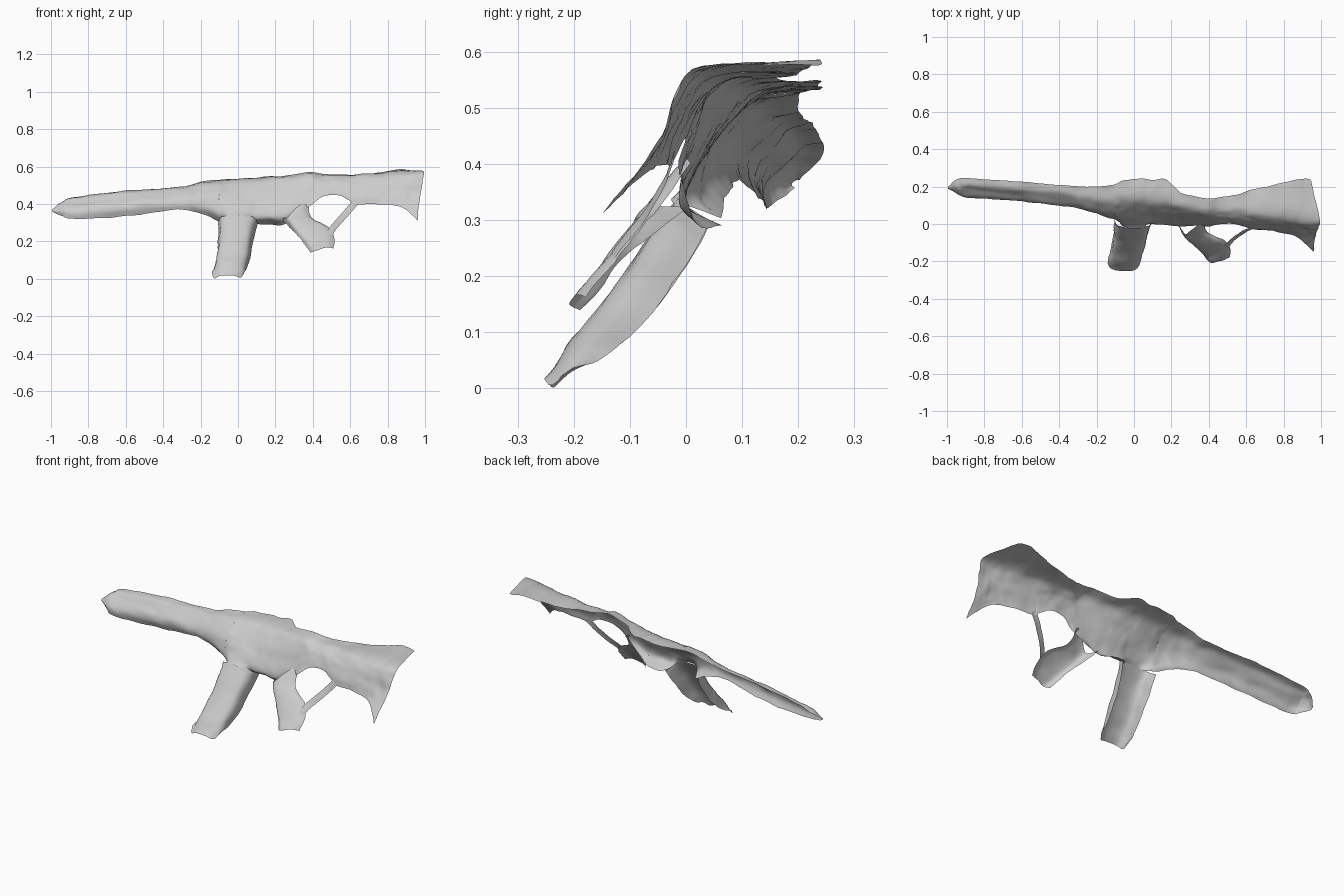
import bpy, bmesh
from mathutils import Vector, noise


def spline(pts, n):
    """Smooth curve through pts with n steps per span."""
    p = [2 * pts[0] - pts[1]] + pts + [2 * pts[-1] - pts[-2]]
    out = []
    for i in range(1, len(p) - 2):
        a, b, c, d = p[i - 1:i + 3]
        for k in range(n):
            t = k / n
            out.append(0.5 * (2 * b + (c - a) * t + (2 * a - 5 * b + 4 * c - d) * t ** 2
                              + (3 * b - a - 3 * c + d) * t ** 3))
    return out + [pts[-1]]


def sheet(name, sections, n_along, n_across, rough=0.005):
    """Open shell lofted through sections, with a slightly uneven scanned surface."""
    rows = [spline([Vector(p) for p in s], n_across) for s in sections]
    cols = [spline(list(c), n_along) for c in zip(*rows)]
    bm = bmesh.new()
    grid = []
    for col in cols:
        grid.append([bm.verts.new(p + rough * (noise.noise_vector(p * 14)
                                               + 0.5 * noise.noise_vector(p * 35))) for p in col])
    for a, b in zip(grid, grid[1:]):
        for i in range(len(a) - 1):
            bm.faces.new((a[i], a[i + 1], b[i + 1], b[i]))
    me = bpy.data.meshes.new(name)
    bm.to_mesh(me)
    bm.free()
    ob = bpy.data.objects.new(name, me)
    bpy.context.collection.objects.link(ob)
    for f in me.polygons:
        f.use_smooth = True
    return ob


def at(x, *yz):
    return [(x, y, z) for y, z in yz]


# Front tube: from pointed tip to the receiver, (y, z) from lower edge to rear top edge
tube_end = at(-0.1, (.06, .303), (.022, .345), (.035, .41), (.07, .47), (.125, .515), (.21, .53))
sheet("front_tube", [
    at(-0.995, (.195, .357), (.19, .36), (.19, .364), (.195, .368), (.2, .37), (.205, .37)),
    at(-0.94, (.168, .338), (.16, .36), (.17, .38), (.188, .397), (.21, .41), (.24, .413)),
    at(-0.88, (.145, .32), (.142, .352), (.155, .378), (.185, .405), (.208, .43), (.245, .437)),
    at(-0.6, (.135, .335), (.122, .37), (.128, .405), (.155, .432), (.185, .462), (.225, .47)),
    at(-0.32, (.095, .37), (.088, .395), (.095, .425), (.12, .453), (.16, .482), (.205, .49)),
    at(-0.2, (.075, .35), (.055, .385), (.062, .43), (.09, .47), (.135, .507), (.2, .52)),
    tube_end], 8, 4)

# Receiver: slopes back from the magazine, trigger lip and window to the rear top edge
receiver_end = at(0.62, (-.025, .40), (-.02, .43), (-.002, .475), (.025, .522), (.075, .555), (.18, .556))
sheet("receiver", [
    tube_end,
    at(-0.05, (-.018, .335), (.003, .365), (.038, .42), (.08, .475), (.14, .523), (.235, .533)),
    at(0.05, (-.02, .33), (.0, .36), (.035, .42), (.08, .477), (.14, .528), (.24, .538)),
    at(0.1, (.05, .295), (-.002, .333), (.03, .41), (.07, .475), (.13, .53), (.235, .54)),
    at(0.17, (.06, .292), (-.004, .328), (.026, .41), (.065, .477), (.12, .533), (.24, .547)),
    at(0.25, (.02, .29), (-.015, .335), (.018, .42), (.055, .488), (.1, .54), (.17, .55)),
    at(0.38, (-.01, .385), (.002, .415), (.018, .465), (.042, .52), (.08, .557), (.14, .57)),
    at(0.45, (.0, .44), (.005, .457), (.018, .487), (.042, .525), (.08, .552), (.14, .56)),
    at(0.54, (.0, .448), (.004, .463), (.015, .49), (.038, .525), (.08, .552), (.155, .555)),
    receiver_end], 6, 5)

# Shoulder stock: flares back and ends in a slanted edge with a low toe
sheet("stock", [
    receiver_end,
    at(0.75, (-.04, .40), (-.032, .435), (-.014, .475), (.015, .53), (.07, .563), (.21, .565)),
    at(0.86, (-.065, .39), (-.05, .42), (-.03, .465), (-.01, .52), (.05, .572), (.235, .585)),
    at(0.92, (-.11, .35), (-.075, .395), (-.035, .455), (-.018, .52), (.04, .575), (.24, .58)),
    [(.96, -.15, .308), (.965, -.095, .38), (.975, -.04, .455), (.985, -.018, .52),
     (.993, .03, .575), (.945, .235, .575)]], 6, 5)

# Magazine: channel with side walls, running down and forward
sheet("magazine", [
    [(x0, yb, zb), (x0 + .012, yf + .015, zf - .015), (x0 + .05, yf, zf),
     (x1 - .05, yf, zf), (x1 - .012, yf + .015, zf - .015), (x1, yb, zb)]
    for x0, x1, yf, zf, yb, zb in (
        (-.105, .105, -.015, .338, .045, .298),
        (-.105, .088, -.05, .285, .012, .235),
        (-.112, .07, -.125, .18, -.06, .135),
        (-.128, .048, -.198, .088, -.14, .06),
        (-.14, .028, -.25, .018, -.21, .03))], 6, 3)


# Rear grip: thin raked shell lying in one slanted plane
def rake(z):
    return -.208 + (z - .145) * .8


sheet("grip", [
    [(x0, yl, z0 - .006), (x0 + .03, rake(z0) + .002, z0 + .004),
     (x1 - .04, rake(z1) - .004, z1), (x1, rake(z1) + .012, z1 - .004)]
    for x0, yl, z0, x1, z1 in (
        (.235, .0, .33, .378, .405),
        (.265, -.045, .29, .392, .335),
        (.32, -.11, .24, .475, .287),
        (.36, -.154, .185, .512, .228),
        (.385, -.186, .145, .512, .166))], 6, 4)

# Thin strut closing the window between grip and stock
sheet("rear_strut", [
    [(x - .013, y - .002, z + .010), (x, y - .004, z), (x + .014, y - .004, z - .012)]
    for x, y, z in ((.485, -.13, .235), (.505, -.105, .268), (.535, -.075, .303),
                    (.585, -.04, .36), (.632, -.018, .415))], 4, 2, 0.002)
